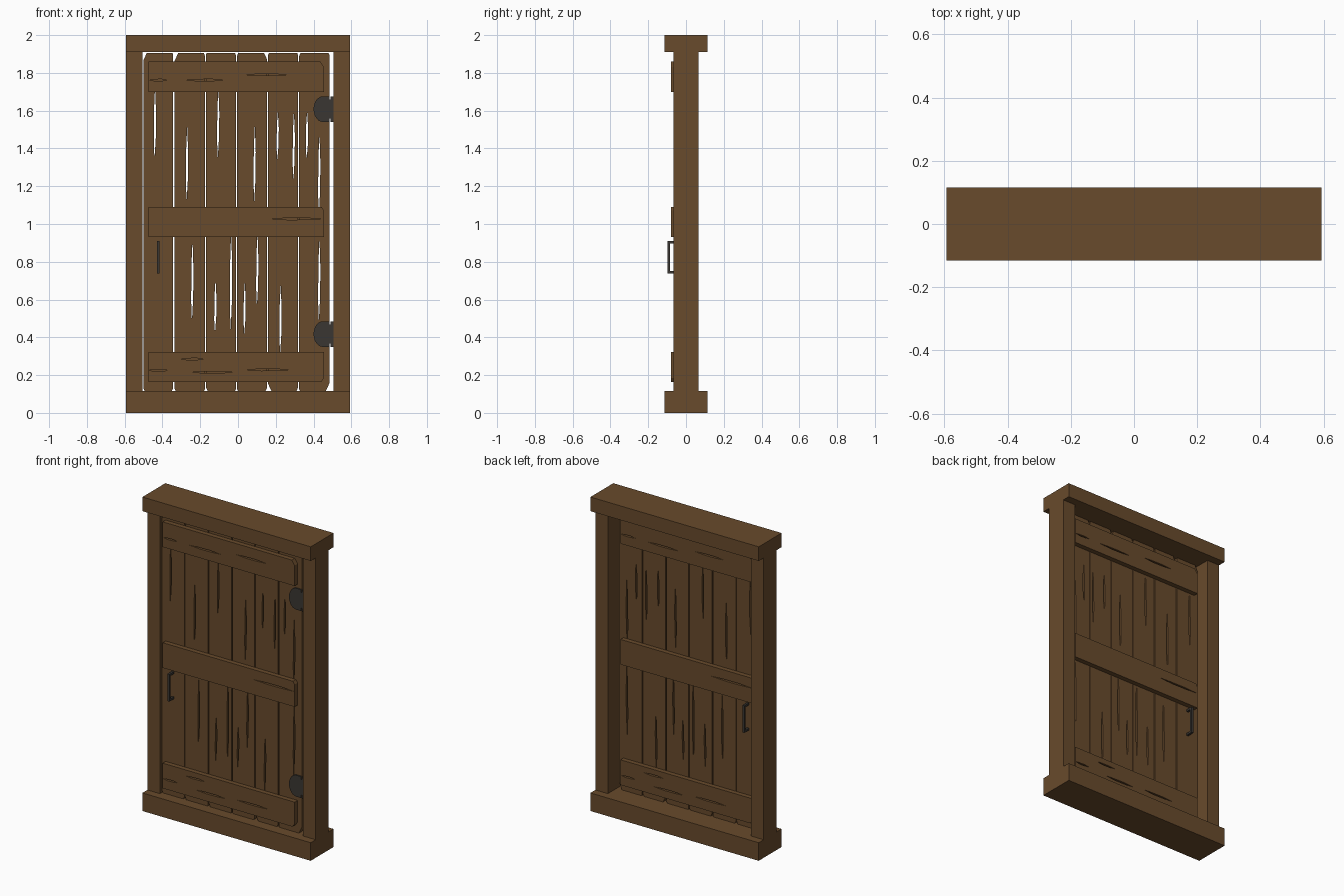
import bpy
from math import pi, cos, sin

old = bpy.data.objects.get("Cube")
if old:
    bpy.data.objects.remove(old)


def material(name, rgb):
    m = bpy.data.materials.new(name)
    m.use_nodes = True
    m.diffuse_color = (*rgb, 1)
    m.node_tree.nodes["Principled BSDF"].inputs["Base Color"].default_value = (*rgb, 1)
    return m


wood = material("brown wood", (0.138, 0.069, 0.025))
iron = material("dark iron", (0.042, 0.037, 0.032))


def box(name, x, y, z, mat):
    """Box from (low, high) pairs on each axis."""
    bpy.ops.mesh.primitive_cube_add(size=1, location=[sum(p) / 2 for p in (x, y, z)])
    ob = bpy.context.object
    ob.name = name
    ob.scale = [p[1] - p[0] for p in (x, y, z)]
    bpy.ops.object.transform_apply(location=False, rotation=False, scale=True)
    ob.data.materials.append(mat)
    return ob


def plate(name, loops, y, mat, turned=False):
    """Upright plate: first (x, z) loop is the outline, the rest are holes."""
    cu = bpy.data.curves.new(name, 'CURVE')
    cu.dimensions = '2D'
    cu.fill_mode = 'BOTH'
    cu.extrude = (y[1] - y[0]) / 2
    for loop in loops:
        sp = cu.splines.new('POLY')
        sp.points.add(len(loop) - 1)
        for p, (a, b) in zip(sp.points, loop):
            p.co = (a, b, 0, 1)
        sp.use_cyclic_u = True
    ob = bpy.data.objects.new(name, cu)
    bpy.context.collection.objects.link(ob)
    ob.location = (2 * DOOR_X if turned else 0, sum(y) / 2, 0)
    ob.rotation_euler = (pi / 2, 0, pi if turned else 0)
    bpy.ops.object.select_all(action='DESELECT')
    ob.select_set(True)
    bpy.context.view_layer.objects.active = ob
    bpy.ops.object.convert(target='MESH')
    ob = bpy.context.object
    ob.name = name
    ob.data.materials.clear()
    ob.data.materials.append(mat)
    for f in ob.data.polygons:
        f.use_smooth = False
        f.material_index = 0
    return ob


DOOR_X = -0.01
FACE, BACK = -0.05, -0.02      # plank faces
THICK = 0.03                   # batten thickness

# Frame
box("sill", (-0.593, 0.593), (-0.115, 0.115), (0, 0.115), wood)
box("lintel", (-0.593, 0.593), (-0.115, 0.115), (1.91, 2), wood)
for side, s in (("left", 1), ("right", -1)):
    box(side + "_jamb", sorted((s * 0.505, s * 0.593)), (-0.065, 0.065), (0.115, 1.91), wood)


# Planks with long pointed cracks
def crack(x, z0, z1, w=0.006):
    h = z1 - z0
    return [(x - 0.002, z0), (x + w * 0.8, z0 + h * 0.3), (x + w, z0 + h * 0.65),
            (x + 0.001, z1), (x - w * 0.7, z0 + h * 0.7), (x - w, z0 + h * 0.25)]


cracks = [(-0.44, 1.34, 1.73), (-0.27, 1.12, 1.52), (-0.105, 1.35, 1.72),
          (0.088, 1.12, 1.52), (0.21, 1.34, 1.6), (0.295, 1.23, 1.6),
          (0.365, 1.34, 1.6), (0.43, 1.05, 1.48), (-0.242, 0.48, 0.92),
          (-0.12, 0.42, 0.71), (-0.037, 0.43, 0.97), (0.035, 0.42, 0.69),
          (0.102, 0.56, 0.96), (0.225, 0.31, 0.68), (0.43, 0.48, 0.93)]
edges = [-0.503, -0.34, -0.172, -0.008, 0.156, 0.32, 0.488]
# Chip sizes: bottom left, bottom right, top right, top left
chips = [(0.008, 0.01, 0.006, 0.025), (0.01, 0.006, 0.01, 0.03),
         (0.012, 0.006, 0.008, 0.006), (0.006, 0.01, 0.022, 0.01),
         (0.025, 0.01, 0.006, 0.008), (0.006, 0.028, 0.008, 0.012)]
for i, (bl, br, tr, tl) in enumerate(chips):
    a, b = edges[i] + 0.003, edges[i + 1] - 0.003
    lo, hi = 0.117, 1.906
    outline = [(a + bl * 0.7, lo), (b - br * 0.7, lo), (b, lo + br * 1.5),
               (b, hi - tr * 1.5), (b - tr * 0.7, hi), (a + tl * 0.7, hi),
               (a, hi - tl * 1.5), (a, lo + bl * 1.5)]
    holes = [crack(*c) for c in cracks if a < c[0] < b]
    plate(f"plank_{i + 1}", [outline] + holes, (FACE, BACK), wood)


# Battens on both faces, the back ones turned half round
def split(x0, x1, z, w=0.005):
    m = x1 - x0
    return [(x0, z), (x0 + m * 0.35, z - w), (x0 + m * 0.7, z - w * 0.8),
            (x1, z), (x1 - m * 0.35, z + w), (x0 + m * 0.25, z + w * 0.7)]


X0, X1 = -0.475, 0.455
battens = {
    "top": (1.70, 1.86, 0.0, 0.02,
            [(X0 + 0.002, -0.37, 1.762), (-0.285, -0.065, 1.762), (0.045, 0.255, 1.79)]),
    "middle": (0.93, 1.09, 0.0, 0.012, [(0.165, X1 - 0.002, 1.027)]),
    "bottom": (0.163, 0.323, 0.015, 0.0,
               [(X0 + 0.002, -0.37, 0.225), (-0.31, -0.175, 0.285),
                (-0.24, -0.03, 0.215), (0.045, 0.27, 0.228)]),
}
for name, (z0, z1, cut_lo, cut_hi, splits) in battens.items():
    outline = [(X0, z0), (X1 - cut_lo, z0)]
    if cut_lo:
        outline.append((X1, z0 + cut_lo * 1.5))
    if cut_hi:
        outline.append((X1, z1 - cut_hi * 1.5))
    outline += [(X1 - cut_hi, z1), (X0, z1)]
    loops = [outline] + [split(*s) for s in splits]
    plate(f"{name}_front_batten", loops, (FACE - THICK, FACE), wood)
    plate(f"{name}_back_batten", loops, (BACK, BACK + THICK), wood, turned=True)

# Hinges: round-ended leaf, jamb leaf and pin
for name, z in (("upper", 1.608), ("lower", 0.417)):
    arc = [(0.45 - 0.05 * sin(t * pi / 12), z + 0.068 * cos(t * pi / 12)) for t in range(13)]
    leaf = [(0.484, z + 0.068)] + arc + [(0.484, z - 0.068)]
    plate(name + "_hinge_leaf", [leaf], (FACE - 0.008, FACE), iron)
    box(name + "_hinge_jamb_leaf", (0.49, 0.505), (FACE - 0.008, FACE), (z - 0.068, z + 0.068), iron)
    box(name + "_hinge_pin", (0.482, 0.492), (FACE - 0.006, FACE), (z - 0.05, z + 0.05), iron)

# Pull handles on both faces
for name, face, s in (("front", FACE, -1), ("back", BACK, 1)):
    x = (-0.43, -0.416)
    out = face + s * 0.047
    box(name + "_handle_grip", x, sorted((out, out - s * 0.013)), (0.737, 0.91), iron)
    for end, z in (("lower", 0.737), ("upper", 0.897)):
        box(f"{name}_handle_{end}_post", x, sorted((face, out - s * 0.013)), (z, z + 0.013), iron)
